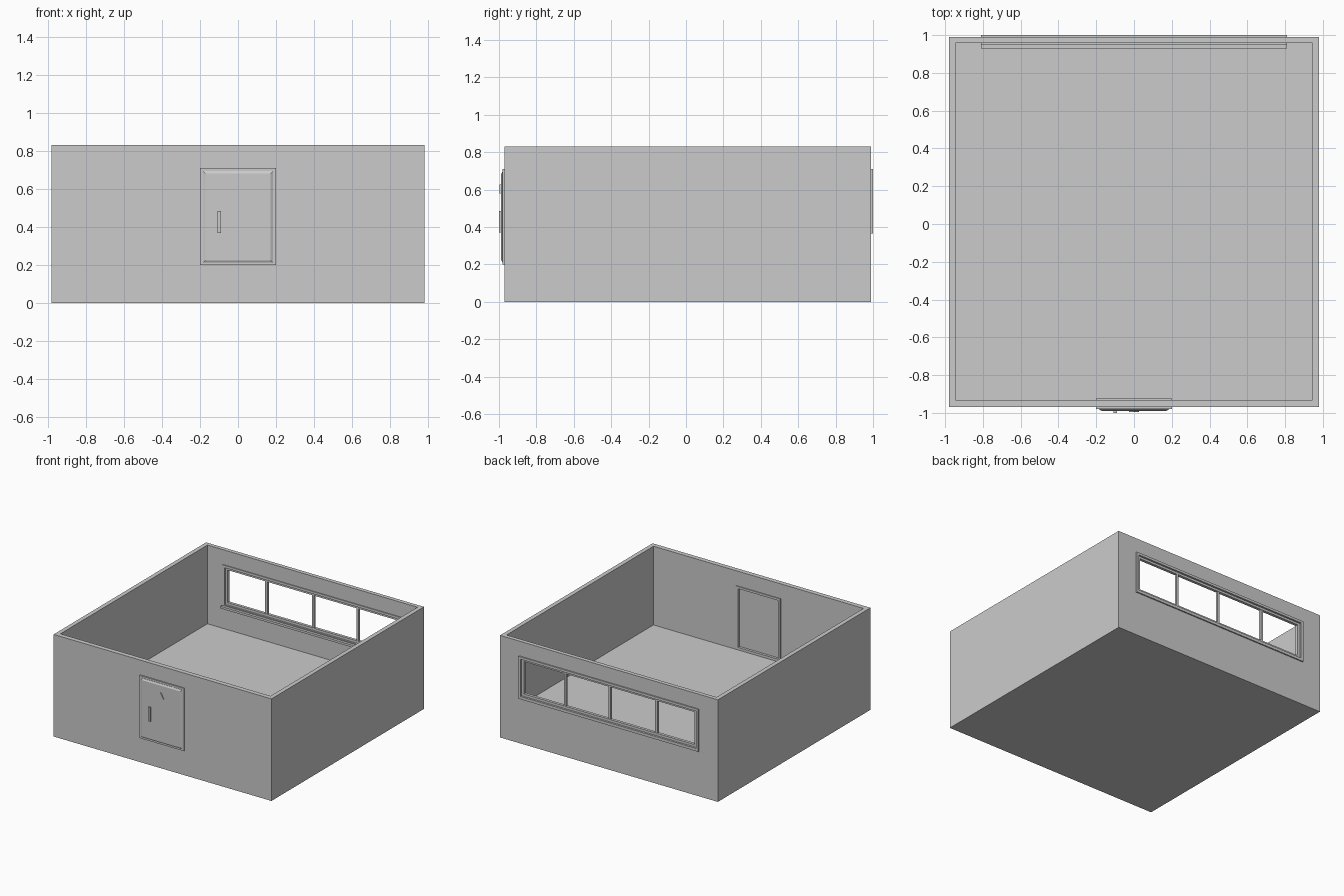
import bpy, bmesh
from mathutils import Vector

if "Cube" in bpy.data.objects:
    bpy.data.objects.remove(bpy.data.objects["Cube"])


def mesh_object(name, bm):
    bmesh.ops.recalc_face_normals(bm, faces=bm.faces)
    me = bpy.data.meshes.new(name)
    bm.to_mesh(me)
    bm.free()
    ob = bpy.data.objects.new(name, me)
    bpy.context.collection.objects.link(ob)
    return ob


def box(name, x, y, z):
    bm = bmesh.new()
    bmesh.ops.create_cube(bm, size=1)
    for v in bm.verts:
        v.co = Vector([(r[0] + r[1]) / 2 + c * (r[1] - r[0]) for c, r in zip(v.co, (x, y, z))])
    return mesh_object(name, bm)


def ring(name, outer, inner, y):
    """Closed rectangular frame in the XZ plane; outer/inner = (x0, x1, z0, z1)."""
    bm = bmesh.new()
    def loop(r, yy):
        x0, x1, z0, z1 = r
        return [bm.verts.new((a, yy, b)) for a, b in ((x0, z0), (x1, z0), (x1, z1), (x0, z1))]
    loops = [loop(outer, y[0]), loop(outer, y[1]), loop(inner, y[1]), loop(inner, y[0])]
    for k in range(4):
        a, b = loops[k], loops[(k + 1) % 4]
        for i in range(4):
            j = (i + 1) % 4
            bm.faces.new((a[i], a[j], b[j], b[i]))
    return mesh_object(name, bm)


def prism(name, points, y0, y1):
    bm = bmesh.new()
    a = [bm.verts.new((x, y0, z)) for x, z in points]
    b = [bm.verts.new((x, y1, z)) for x, z in points]
    bm.faces.new(a)
    bm.faces.new(b)
    for i in range(len(a)):
        j = (i + 1) % len(a)
        bm.faces.new((a[i], a[j], b[j], b[i]))
    return mesh_object(name, bm)


def cut(target, cutter):
    m = target.modifiers.new("cut", 'BOOLEAN')
    m.operation = 'DIFFERENCE'
    m.solver = 'EXACT'
    m.object = cutter
    cutter.hide_render = True
    bpy.context.view_layer.objects.active = target
    bpy.ops.object.modifier_apply(modifier=m.name)
    bpy.data.objects.remove(cutter)


# Open-topped room shell with raised floor
room = box("room_shell", (-.98, .98), (-.97, .99), (0, .83))
cut(room, box("room_void", (-.945, .945), (-.932, .957), (.19, 1)))
cut(room, box("window_void", (-.795, .795), (.9, 1.1), (.38, .695)))
cut(room, box("door_void", (-.19, .19), (-1.1, -.9), (.205, .70)))

# Window: casing, sash frame, dividers, inner sill
ring("window_casing", (-.81, .81, .365, .71), (-.788, .788, .388, .69), (.95, 1.0))
ring("window_sash", (-.79, .79, .385, .692), (-.768, .768, .408, .672), (.962, .985))
for x in (-.42, 0, .4):
    box("window_divider", (x - .01, x + .01), (.964, .983), (.405, .675))
box("window_sill", (-.81, .81), (.929, .958), (.362, .38))

# Door: frame, panel with chamfered front, handle, small triangular plaque
ring("door_frame", (-.2, .2, .2, .71), (-.182, .182, .215, .692), (-.98, -.925))
bm = bmesh.new()
levels = [(-.945, 0), (-.982, 0), (-.989, .012)]
rows = []
for y, d in levels:
    rows.append([bm.verts.new((x, y, z)) for x, z in
                 ((-.184 + d, .213 + d), (.184 - d, .213 + d), (.184 - d, .694 - d), (-.184 + d, .694 - d))])
bm.faces.new(rows[0])
bm.faces.new(rows[-1])
for a, b in zip(rows, rows[1:]):
    for i in range(4):
        bm.faces.new((a[i], a[(i + 1) % 4], b[(i + 1) % 4], b[i]))
mesh_object("door_panel", bm)
box("door_handle", (-.108, -.09), (-1.0, -.985), (.37, .485))
prism("door_plaque", ((-.027, .58), (.027, .58), (0, .627)), -.996, -.985)
